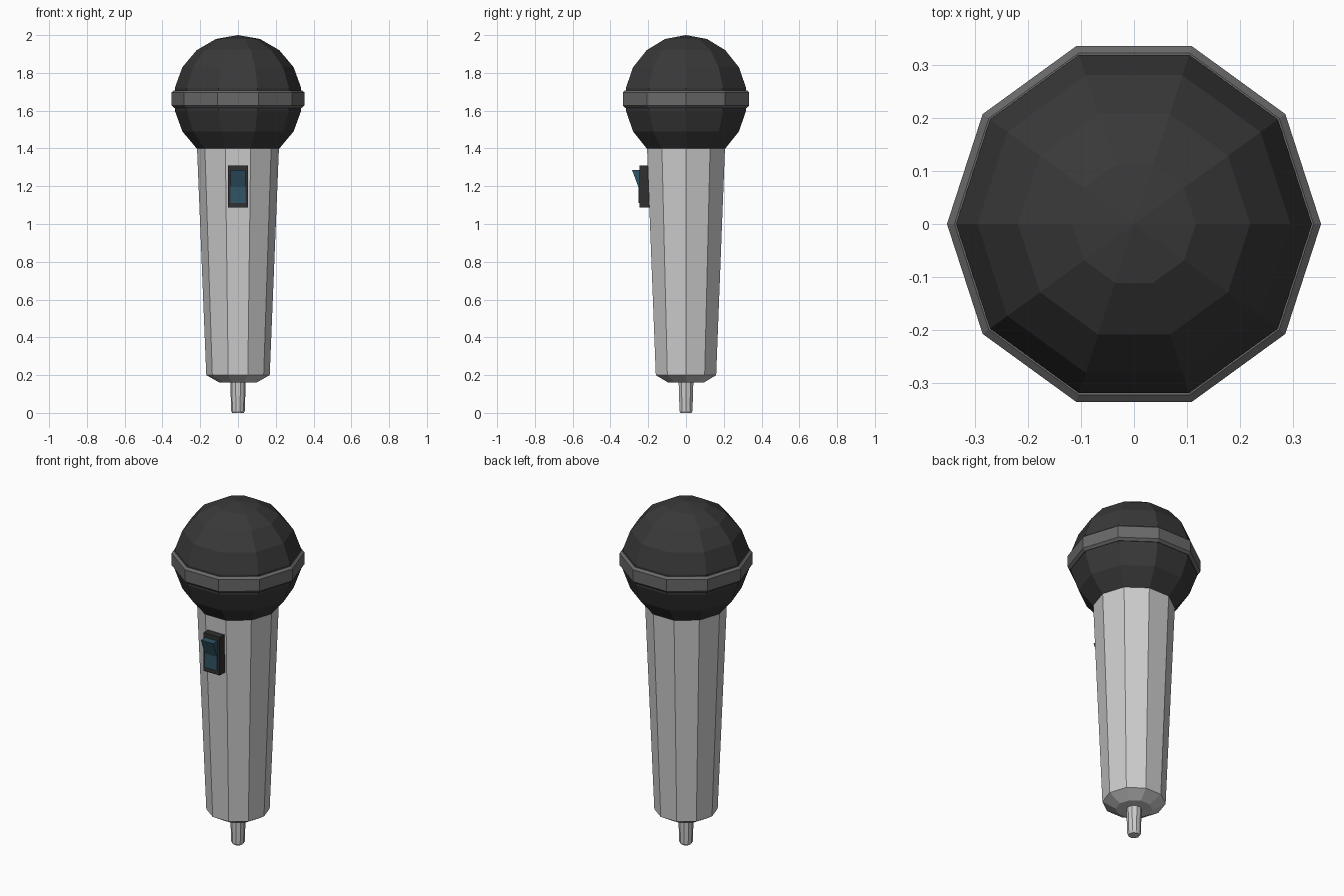
import bpy, bmesh
from math import sin, cos, pi, radians

if "Cube" in bpy.data.objects:
    bpy.data.objects.remove(bpy.data.objects["Cube"])

SIDES = 10


def finish(name, bm, color=None):
    bmesh.ops.recalc_face_normals(bm, faces=bm.faces)
    mesh = bpy.data.meshes.new(name)
    bm.to_mesh(mesh)
    bm.free()
    obj = bpy.data.objects.new(name, mesh)
    bpy.context.collection.objects.link(obj)
    if color:
        mat = bpy.data.materials.new(name + "_colour")
        mat.diffuse_color = (*color, 1)
        mat.use_nodes = True
        mat.node_tree.nodes["Principled BSDF"].inputs["Base Color"].default_value = mat.diffuse_color
        mesh.materials.append(mat)
    return obj


def lathe(name, profile, color=None, closed=False):
    """Spin an (r, z) profile into a ten-sided solid; closed profiles form a hoop."""
    bm = bmesh.new()
    rings = [[bm.verts.new((r * cos(2 * pi * k / SIDES), r * sin(2 * pi * k / SIDES), z))
              for k in range(SIDES)] for r, z in profile]
    pairs = list(zip(rings, rings[1:]))
    if closed:
        pairs.append((rings[-1], rings[0]))
    else:
        bm.faces.new(rings[0])
        bm.faces.new(rings[-1])
    for a, b in pairs:
        for k in range(SIDES):
            n = (k + 1) % SIDES
            bm.faces.new((a[k], a[n], b[n], b[k]))
    bmesh.ops.remove_doubles(bm, verts=bm.verts, dist=0.0005)
    return finish(name, bm, color)


def extrude_x(name, profile, half, color):
    """Extrude a (y, z) side profile across x."""
    bm = bmesh.new()
    left, right = [[bm.verts.new((x, y, z)) for y, z in profile] for x in (-half, half)]
    bm.faces.new(left)
    bm.faces.new(right)
    for i in range(len(profile)):
        j = (i + 1) % len(profile)
        bm.faces.new((left[i], left[j], right[j], right[i]))
    return finish(name, bm, color)


# Mesh head: low-poly ball, latitude rings every 20 degrees
lathe("mesh_head", [(max(0.34 * sin(radians(a)), 1e-5), 1.66 + 0.34 * cos(radians(a)))
                    for a in range(0, 181, 20)], (0.04, 0.04, 0.04))

# Band around the middle of the head
lathe("head_band", [(0.32, 1.708), (0.338, 1.708), (0.352, 1.697), (0.352, 1.628),
                    (0.338, 1.615), (0.32, 1.615)], (0.14, 0.14, 0.14), closed=True)

# Tapered handle with chamfered lower end
lathe("handle", [(0.098, 0.16), (0.168, 0.20), (0.217, 1.405)])

# Cable plug
lathe("cable_plug", [(0.03, 0.0), (0.036, 0.01), (0.041, 0.165)])

# Switch plate on the front
extrude_x("switch_plate", [(-0.19, 1.087), (-0.245, 1.087), (-0.245, 1.31), (-0.19, 1.31)],
          0.053, (0.03, 0.03, 0.03))

# Rocker switch, upper half tilted out
extrude_x("switch_rocker", [(-0.22, 1.285), (-0.285, 1.285), (-0.252, 1.195),
                            (-0.252, 1.112), (-0.22, 1.112)], 0.04, (0.03, 0.09, 0.13))
